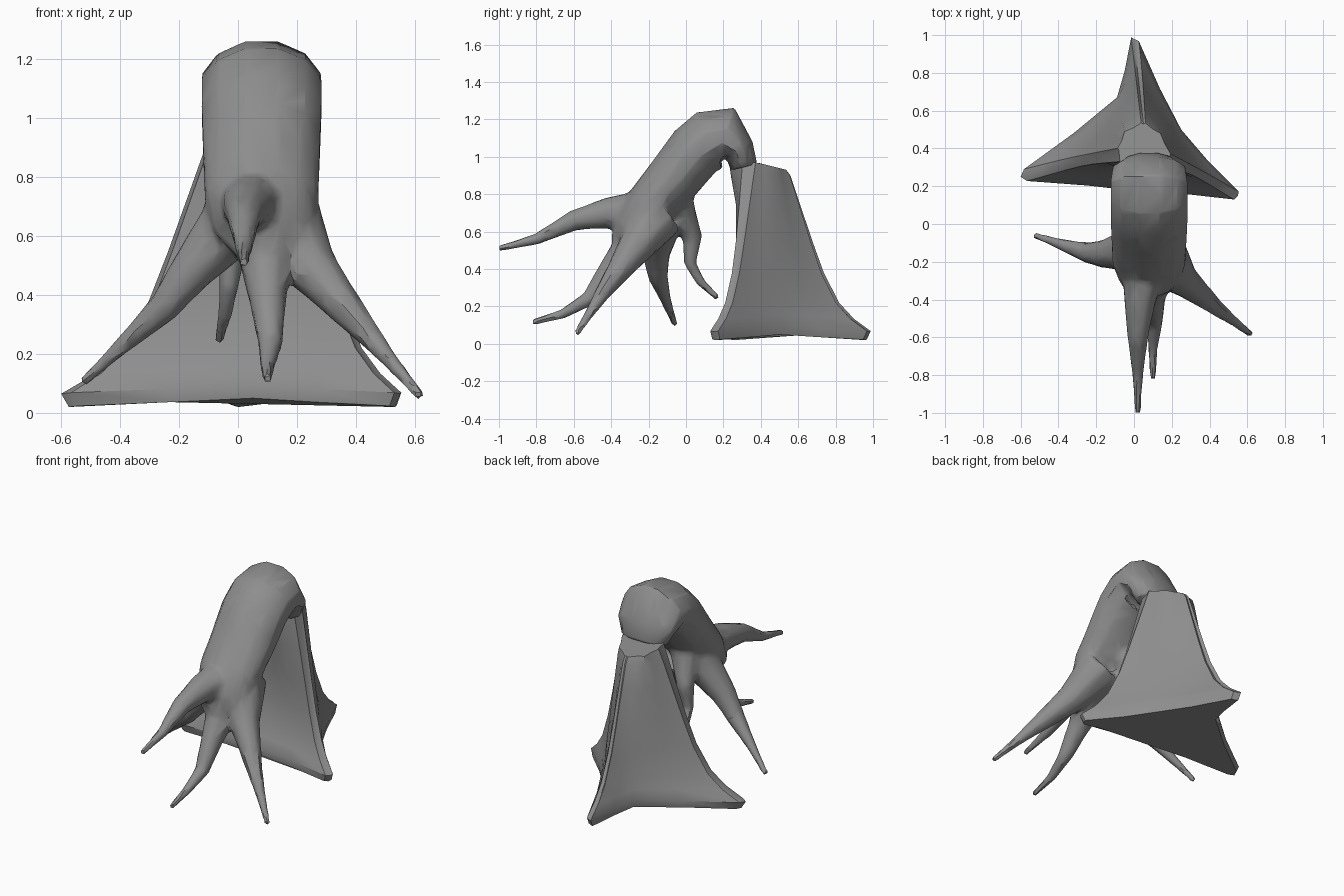
import bpy, bmesh, math
from mathutils import Vector

if "Cube" in bpy.data.objects:
    bpy.data.objects.remove(bpy.data.objects["Cube"])

bark = bpy.data.materials.new("bark")
bark.diffuse_color = (.27, .27, .27, 1)
bark.use_nodes = True
bark.node_tree.nodes["Principled BSDF"].inputs["Base Color"].default_value = bark.diffuse_color


def loft(name, rings):
    """Skin a list of equal-length closed rings and cap both ends."""
    bm = bmesh.new()
    rows = [[bm.verts.new(p) for p in ring] for ring in rings]
    n = len(rows[0])
    for a, b in zip(rows, rows[1:]):
        for i in range(n):
            j = (i + 1) % n
            bm.faces.new((a[i], a[j], b[j], b[i]))
    bm.faces.new(rows[0][::-1])
    bm.faces.new(rows[-1])
    bmesh.ops.recalc_face_normals(bm, faces=bm.faces)
    me = bpy.data.meshes.new(name)
    bm.to_mesh(me)
    bm.free()
    me.materials.append(bark)
    ob = bpy.data.objects.new(name, me)
    bpy.context.collection.objects.link(ob)
    return ob


def limb(name, path, widths, depths, sides=8):
    """Tube with elliptical sections along a path."""
    pts = [Vector(p) for p in path]
    rings = []
    for i, (p, rw, rh) in enumerate(zip(pts, widths, depths)):
        t = (pts[min(i + 1, len(pts) - 1)] - pts[max(i - 1, 0)]).normalized()
        w = (Vector((1, 0, 0)) - t * t.x).normalized()
        n = t.cross(w)
        rings.append([p + w * rw * math.cos(a) + n * rh * math.sin(a)
                      for a in (2 * math.pi * (k + 0.5) / sides for k in range(sides))])
    return loft(name, rings)


def apply(ob, kind, **settings):
    mod = ob.modifiers.new(kind, kind)
    for key, value in settings.items():
        setattr(mod, key, value)
    bpy.context.view_layer.objects.active = ob
    bpy.ops.object.modifier_apply(modifier=mod.name)


def smooth(ob, angle=35):
    bpy.ops.object.select_all(action='DESELECT')
    ob.select_set(True)
    bpy.context.view_layer.objects.active = ob
    bpy.ops.object.shade_smooth_by_angle(angle=math.radians(angle))


# Stump: outline at the foot and at the top; roots and hollows alternate
foot = [(-.6, .25), (-.09, .67), (0, .98), (.25, .5), (.55, .15), (.05, .17)]
top = [(-.08, .39), (-.05, .49), (.05, .53), (.14, .48), (.19, .36), (.05, .23)]
rings = []
for i, z in enumerate((.02, .065, .13, .22, .38, .55, .75, .9, .97)):
    u = min(1, (.97 - z) / .905)
    corners = []
    for k in range(6):
        f = u if k % 2 else .62 * u + .38 * u ** 8  # roots flare near the ground
        p = Vector(top[k]).lerp(Vector(foot[k]), f if i else .95)
        if k == 5:
            p.y += .1 * math.sin(math.pi * u ** 1.2)  # front hollow
        lift = .03 if k % 2 and i < 3 else 0
        corners.append(p.to_3d() + Vector((0, 0, z + lift)))
    ring = []
    for k in range(6):
        a, b = corners[k], corners[(k + 1) % 6]
        ring.append(a)
        for t in ((.45, .88) if k % 2 else (.12, .55)):
            q = a.lerp(b, t)
            if t in (.12, .88):  # blunt, rounded root tips
                out = (a if t < .5 else b) - Vector((.05, .4, 0))
                out.z = 0
                q += out.normalized() * (.01 + .035 * u)
            if k > 3:
                q.y -= .04 * z  # fullness of the front
            ring.append(q)
    if i == 8:  # sloping break
        for p in ring:
            p.z -= .25 * max(0, p.y - .38)
    rings.append(ring)
smooth(loft("stump", rings))

# Fallen trunk: broken end, bend, then down to the fork (y, z, half width, half depth)
spine = [(.31, .945, .15, .075), (.285, 1.04, .2, .085), (.21, 1.11, .21, .165),
         (.13, 1.09, .21, .17), (.05, 1.03, .21, .16), (-.07, .88, .205, .15),
         (-.2, .74, .2, .13), (-.3, .61, .16, .1), (-.36, .53, .08, .05)]
trunk = limb("fallen_trunk", [(.08, s[0], s[1]) for s in spine],
             [s[2] for s in spine], [s[3] for s in spine], 12)

# Branches: base radius, then the path; all taper by the same rule
branches = {
    "middle_branch": (.12, (.06, -.17, .71), (.03, -.42, .7), (.02, -.6, .66),
                      (.02, -.8, .56), (.02, -1, .51)),
    "lower_branch": (.11, (.09, -.2, .64), (.1, -.4, .4), (.11, -.52, .24),
                     (.1, -.66, .16), (.1, -.82, .115)),
    "right_branch": (.13, (.14, -.15, .68), (.25, -.29, .49), (.43, -.44, .28),
                     (.62, -.585, .055)),
    "left_branch": (.12, (.03, -.13, .7), (-.16, -.16, .48), (-.25, -.15, .36),
                    (-.38, -.11, .24), (-.525, -.06, .105)),
    "rear_branch": (.08, (.04, -.05, .76), (-.02, .035, .57), (-.03, .02, .43),
                    (-.045, .08, .33), (-.065, .17, .245)),
}
for name, (r, *keys) in branches.items():
    keys = [Vector(k) for k in keys]
    path = [keys[0]]
    for a, b in zip(keys, keys[1:]):
        path += [a.lerp(b, .5), b]
    steps = [(p - q).length for p, q in zip(path[1:], path)]
    radii = [r * max(0, 1 - sum(steps[:i]) / sum(steps)) ** 1.5 + .016
             for i in range(len(path))]
    part = limb(name, path, radii, radii)
    apply(trunk, 'BOOLEAN', operation='UNION', solver='EXACT', object=part)
    bpy.data.objects.remove(part)

# Melt the fork into webbed crotches, then thin back to low-poly facets
apply(trunk, 'REMESH', mode='VOXEL', voxel_size=.012)
fork = trunk.vertex_groups.new(name="fork")
for v in trunk.data.vertices:
    d = (v.co - Vector((.08, -.22, .62))).length
    fork.add([v.index], max(0, min(1, (.42 - d) / .12)), 'REPLACE')
apply(trunk, 'SMOOTH', factor=.5, iterations=25, vertex_group="fork")
apply(trunk, 'DECIMATE', ratio=.06)
if not trunk.data.materials:
    trunk.data.materials.append(bark)
smooth(trunk)
